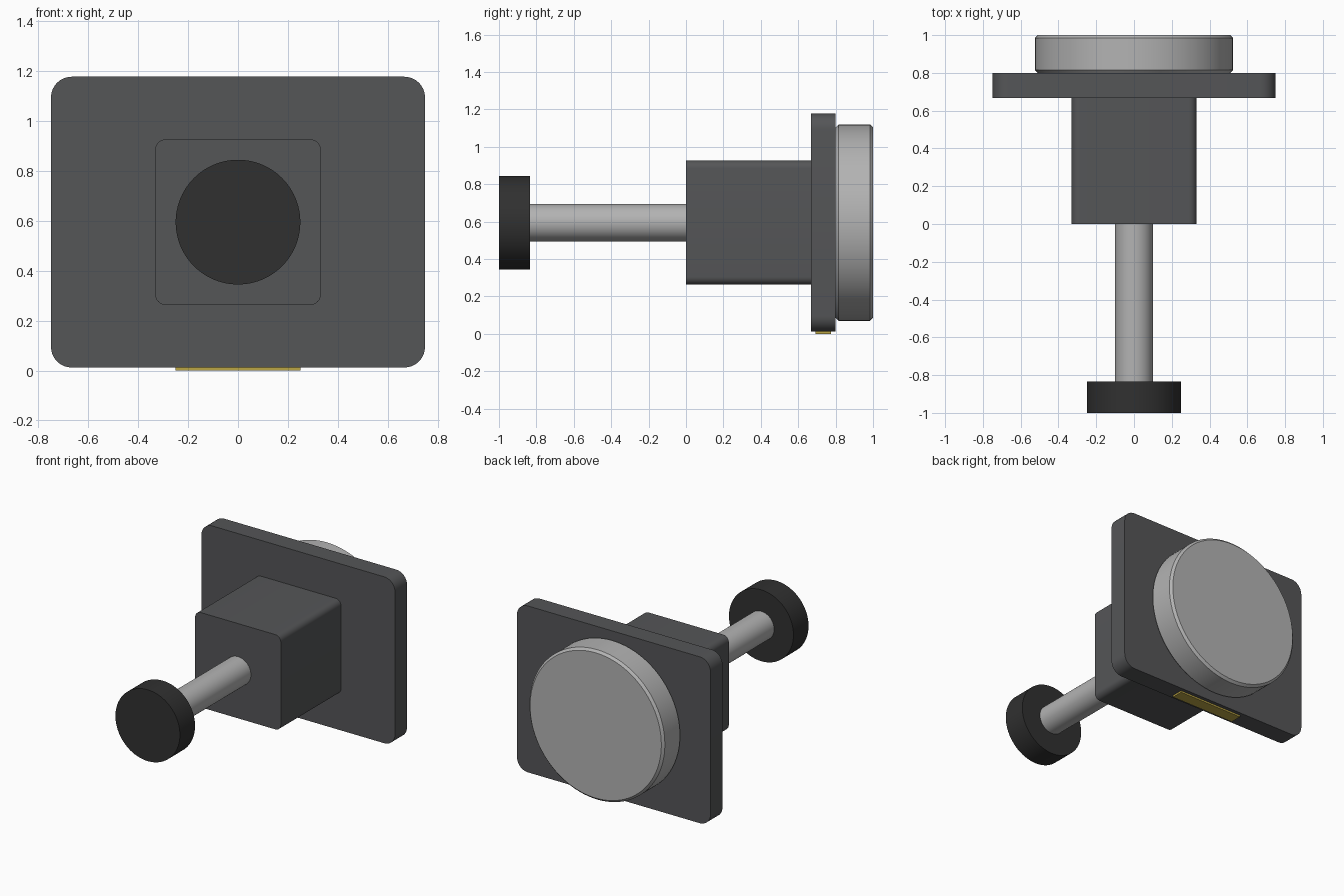
import bpy, bmesh, math
from mathutils import Matrix, Vector

if "Cube" in bpy.data.objects:
    bpy.data.objects.remove(bpy.data.objects["Cube"])

CZ = 0.595  # height of the common axis


def material(name, rgb):
    m = bpy.data.materials.new(name)
    m.diffuse_color = (*rgb, 1)
    m.use_nodes = True
    m.node_tree.nodes["Principled BSDF"].inputs["Base Color"].default_value = m.diffuse_color
    return m


dark = material("dark_grey", (0.09, 0.092, 0.096))
black = material("black", (0.03, 0.03, 0.03))
steel = material("steel", (0.45, 0.45, 0.45))
yellow = material("yellow", (0.5, 0.38, 0.06))


def finish(name, bm, mat):
    bmesh.ops.recalc_face_normals(bm, faces=bm.faces)
    me = bpy.data.meshes.new(name)
    bm.to_mesh(me)
    bm.free()
    ob = bpy.data.objects.new(name, me)
    bpy.context.collection.objects.link(ob)
    me.materials.append(mat)
    bpy.ops.object.select_all(action='DESELECT')
    ob.select_set(True)
    bpy.context.view_layer.objects.active = ob
    bpy.ops.object.shade_smooth_by_angle(angle=math.radians(30))
    return ob


def box(name, lo, hi, mat, radius=0):
    """Box with its edges along y rounded."""
    lo, hi = Vector(lo), Vector(hi)
    bm = bmesh.new()
    bmesh.ops.create_cube(bm, size=1, matrix=Matrix.Translation((lo + hi) / 2)
                          @ Matrix.Diagonal((*(hi - lo), 1)))
    if radius:
        edges = [e for e in bm.edges
                 if abs(e.verts[0].co.y - e.verts[1].co.y) > 1e-4]
        bmesh.ops.bevel(bm, geom=edges, offset=radius, segments=8,
                        profile=0.5, affect='EDGES')
    return finish(name, bm, mat)


def cylinder(name, r, y0, y1, mat, chamfer=0):
    """Cylinder along y, optionally with chamfered rims."""
    bm = bmesh.new()
    bmesh.ops.create_cone(bm, cap_ends=True, segments=96, radius1=r, radius2=r,
                          depth=y1 - y0,
                          matrix=Matrix.Translation((0, (y0 + y1) / 2, CZ))
                          @ Matrix.Rotation(math.pi / 2, 4, 'X'))
    if chamfer:
        rims = [e for e in bm.edges
                if abs(e.verts[0].co.y - e.verts[1].co.y) < 1e-4]
        bmesh.ops.bevel(bm, geom=rims, offset=chamfer, segments=1,
                        affect='EDGES')
    return finish(name, bm, mat)


# Plate with the block on its front
box("plate", (-0.75, 0.667, 0.012), (0.75, 0.80, 1.178), dark, 0.083)
box("block", (-0.332, 0, 0.263), (0.332, 0.667, 0.927), dark, 0.042)

# Round disc on the back
cylinder("back_disc", 0.525, 0.80, 1.0, steel, 0.016)

# Plunger: rod and knob
cylinder("rod", 0.1, -0.833, 0, steel)
cylinder("knob", 0.25, -1.0, -0.833, black)

# Yellow strip under the plate
box("bottom_strip", (-0.25, 0.692, 0), (0.25, 0.775, 0.012), yellow)
